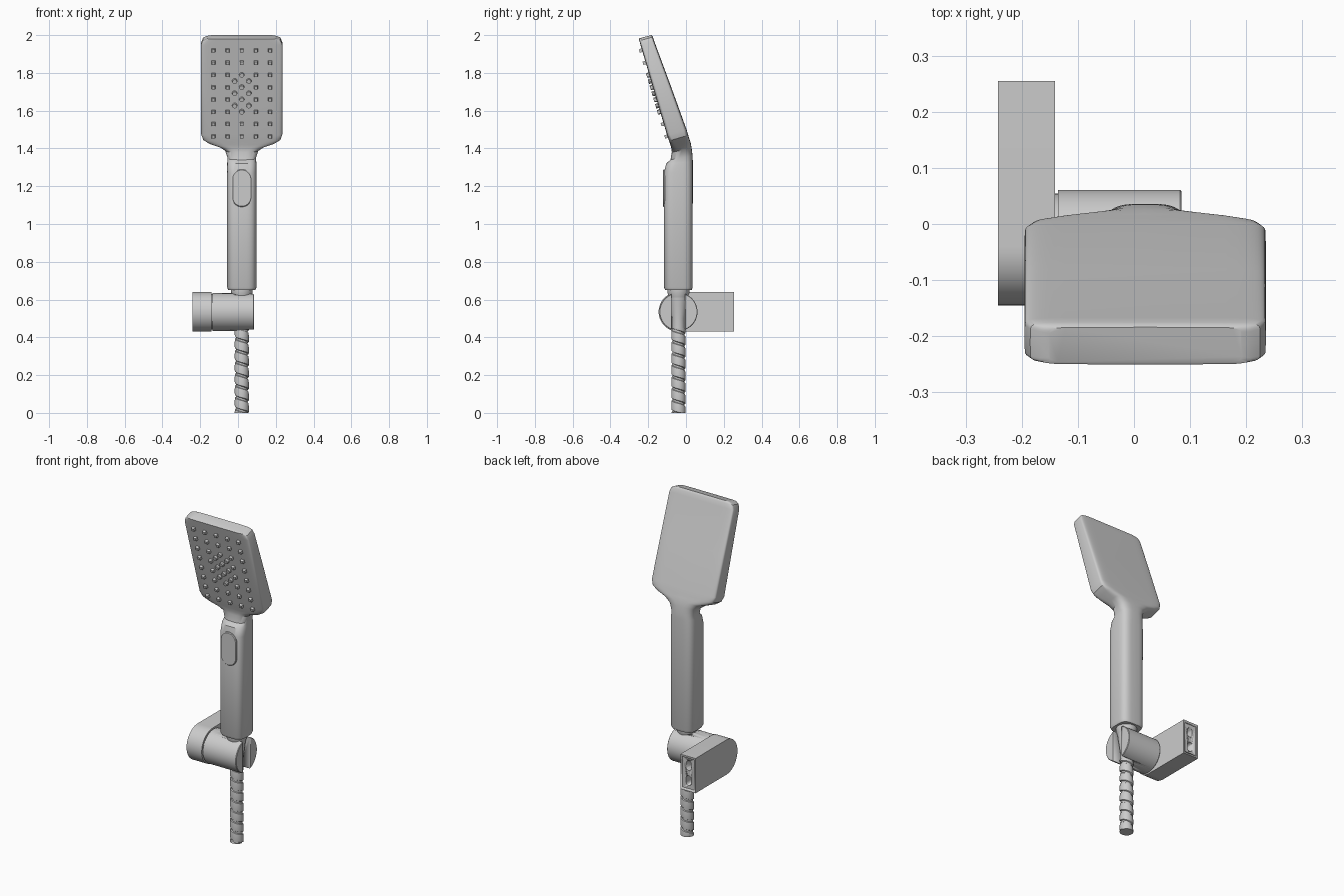
import bpy, bmesh
from math import sin, cos, pi, atan2
from mathutils import Matrix, Vector

if "Cube" in bpy.data.objects:
    bpy.data.objects.remove(bpy.data.objects["Cube"])

metal = bpy.data.materials.new("light_grey_metal")
metal.use_nodes = True
GREY = (0.6, 0.6, 0.6, 1)
metal.diffuse_color = GREY
metal.node_tree.nodes["Principled BSDF"].inputs["Base Color"].default_value = GREY

AX, AY = 0.02, -0.04      # vertical axis of handle and hose
HUB_Z = 0.535             # height of the holder axis


def finish(name, bm, angle=0.6):
    """Turn a bmesh into a named, shaded object."""
    bmesh.ops.recalc_face_normals(bm, faces=bm.faces)
    mesh = bpy.data.meshes.new(name)
    bm.to_mesh(mesh)
    bm.free()
    mesh.materials.append(metal)
    obj = bpy.data.objects.new(name, mesh)
    bpy.context.collection.objects.link(obj)
    bpy.ops.object.select_all(action="DESELECT")
    obj.select_set(True)
    bpy.context.view_layer.objects.active = obj
    bpy.ops.object.shade_smooth_by_angle(angle=angle)
    return obj


def loft(name, rings, angle=0.6):
    """Skin a list of equal-length point rings and cap both ends."""
    bm = bmesh.new()
    rows = [[bm.verts.new(p) for p in ring] for ring in rings]
    n = len(rows[0])
    for a, b in zip(rows, rows[1:]):
        for i in range(n):
            j = (i + 1) % n
            bm.faces.new((a[i], a[j], b[j], b[i]))
    bm.faces.new(rows[0])
    bm.faces.new(rows[-1])
    return finish(name, bm, angle)


def pill(rx, rz, n=24):
    """Upright capsule outline in x and z."""
    pts = []
    for i in range(n):
        a = 2 * pi * (i + 0.5) / n
        pts.append((rx * cos(a), rx * sin(a) + (rz - rx) * (1 if sin(a) > 0 else -1)))
    return pts


def pill_plate(name, x, z, rx, rz, y0, y1, edge=0.0):
    rings = [(y0, 0), (y1 + edge, 0), (y1, edge)]
    return loft(name, [[(x + px, y, z + pz) for px, pz in pill(rx - inset, rz - inset)]
                       for y, inset in rings])


def box(name, lo, hi):
    bm = bmesh.new()
    bmesh.ops.create_cube(bm, size=1)
    for v in bm.verts:
        v.co = [hi[k] if v.co[k] > 0 else lo[k] for k in range(3)]
    return finish(name, bm)


def turned(name, profile, x=AX, y=AY, sides=32):
    """Vertical turned part from (radius, height) pairs."""
    return loft(name, [[(x + r * cos(2 * pi * i / sides), y + r * sin(2 * pi * i / sides), z)
                        for i in range(sides)] for r, z in profile])


def cut(obj, cutters):
    for cutter in cutters:
        cutter.hide_render = True
        mod = obj.modifiers.new("cut", "BOOLEAN")
        mod.object, mod.solver = cutter, "EXACT"
        bpy.context.view_layer.objects.active = obj
        bpy.ops.object.modifier_apply(modifier=mod.name)
        bpy.data.objects.remove(cutter)


# Handle, neck and spray head: front point (y, z), back point (y, z), half width, squareness
SECTIONS = [
    (-.110, .65, .030, .65, .071, 3.5),
    (-.117, .665, .035, .665, .078, 3.5),
    (-.117, 1.27, .036, 1.27, .078, 3.5),
    (-.105, 1.32, .036, 1.33, .077, 3.2),
    (-.082, 1.34, .035, 1.36, .075, 3),
    (-.075, 1.38, .030, 1.40, .088, 3),
    (-.077, 1.40, .025, 1.43, .12, 4),
    (-.083, 1.42, .018, 1.45, .175, 6),
    (-.090, 1.44, .012, 1.47, .205, 8),
    (-.100, 1.47, .003, 1.50, .215, 10),
    (-.168, 1.70, -.080, 1.73, .215, 10),
    (-.240, 1.945, -.167, 1.965, .215, 10),
    (-.247, 1.97, -.175, 1.99, .205, 10),
    (-.250, 1.98, -.180, 1.997, .188, 10),
    (-.247, 1.983, -.184, 2.0, .172, 10),
]


def section(yf, zf, yb, zb, w, n, sides=48):
    front, back = Vector((AX, yf, zf)), Vector((AX, yb, zb))
    mid, half = (front + back) / 2, (back - front) / 2
    ring = []
    for i in range(sides):
        a = 2 * pi * i / sides
        c, s = (abs(v) ** (2 / n) * (1 if v > 0 else -1) if abs(v) > 1e-6 else 0
                for v in (cos(a), sin(a)))
        ring.append(mid + half * s + Vector((w * c, 0, 0)))
    return ring


loft("handle_and_head", [section(*s) for s in SECTIONS])

# Push button on the handle front
pill_plate("button", AX, 1.19, 0.052, 0.1, -0.1, -0.121, 0.004)

# Spray nozzles: square ones on a grid, round ones between them in the middle
low, high = Vector((0, -.100, 1.47)), Vector((0, -.240, 1.945))
slope = (high - low).normalized()
outward = Vector((1, 0, 0)).cross(slope)
if outward.y > 0:
    outward.negate()
tilt = Matrix((Vector((1, 0, 0)), slope, outward)).transposed().to_4x4()
nozzles = bmesh.new()


def nozzle(x, z, sides, radius):
    t = (z - low.z) / (high.z - low.z)
    place = Matrix.Translation(low.lerp(high, t) + Vector((x, 0, 0)) + outward * 0.004)
    spin = Matrix.Rotation(pi / 4, 4, "Z")
    bmesh.ops.create_cone(nozzles, cap_ends=True, segments=sides, radius1=radius,
                          radius2=radius * 0.8, depth=0.022, matrix=place @ tilt @ spin)


STEP_X, STEP_Z = 0.075, 0.065
for row in range(8):
    for col in range(-2, 3):
        middle = 2 <= row <= 5 and col == 0
        nozzle(AX + col * STEP_X, 1.465 + row * STEP_Z, 10 if middle else 4, 0.015)
for row in range(3):
    for side in (-0.5, 0.5):
        nozzle(AX + side * STEP_X, 1.465 + (row + 2.5) * STEP_Z, 10, 0.015)
finish("nozzles", nozzles)

# Collar and tapered hose nut under the handle
turned("collar", [(.045, .60), (.058, .635), (.058, .655)])
turned("hose_nut", [(.034, .43), (.034, .50), (.044, .57), (.050, .62)])

# Holder barrel along x with an upright slot open at its end
def disc(x, r, sides=48):
    return [(x, AY + r * cos(2 * pi * i / sides), HUB_Z + r * sin(2 * pi * i / sides))
            for i in range(sides)]


barrel = loft("holder_barrel", [disc(-.15, .094), disc(-.135, .094), disc(-.135, .101),
                                disc(.082, .101), disc(.085, .098)])
cut(barrel, [box("slot_cutter", (AX, AY - .036, .4), (.2, AY + .036, .7)),
             turned("hole_cutter", [(.036, .4), (.036, .5), (.052, .7)])])

# Wall arm: a slab with a round front end
R, ARM_BACK = 0.105, 0.255
outline = [(ARM_BACK, HUB_Z + R)]
outline += [(AY + R * cos(a), HUB_Z + R * sin(a))
            for a in (pi / 2 + pi * i / 24 for i in range(25))]
outline += [(ARM_BACK, HUB_Z - R)]
arm = loft("wall_arm", [[(x, y, z) for y, z in outline] for x in (-.242, -.141)])
cut(arm, [box("recess_cutter", (-.232, ARM_BACK - .008, HUB_Z - .093),
              (-.151, .3, HUB_Z + .093))]
    + [pill_plate("screw_cutter", -.191, HUB_Z + dz, .017, .029, .3, .2)
       for dz in (-.045, .045)])

# Spiral wound hose: a ridged strip following a helix, around a plain core
PITCH, TURN, TOP = 0.062, 24, 0.45
PROFILE = [(0, .030), (.06, .037), (.45, .038), (.80, .036), (.86, .030), (1, .030)]
hose = bmesh.new()
strip = []
for i in range(TURN * 9):
    a = -2 * pi * i / TURN
    strip.append([hose.verts.new((AX + r * cos(a), AY + r * sin(a),
                                  min(max(PITCH * (i / TURN + p - 1), 0), TOP)))
                  for p, r in PROFILE])
for a, b in zip(strip, strip[1:]):
    for j in range(len(PROFILE) - 1):
        hose.faces.new((a[j], a[j + 1], b[j + 1], b[j]))
bmesh.ops.dissolve_degenerate(hose, dist=1e-5, edges=hose.edges)
finish("hose_winding", hose)
turned("hose_core", [(.031, 0), (.031, TOP)], sides=24)
